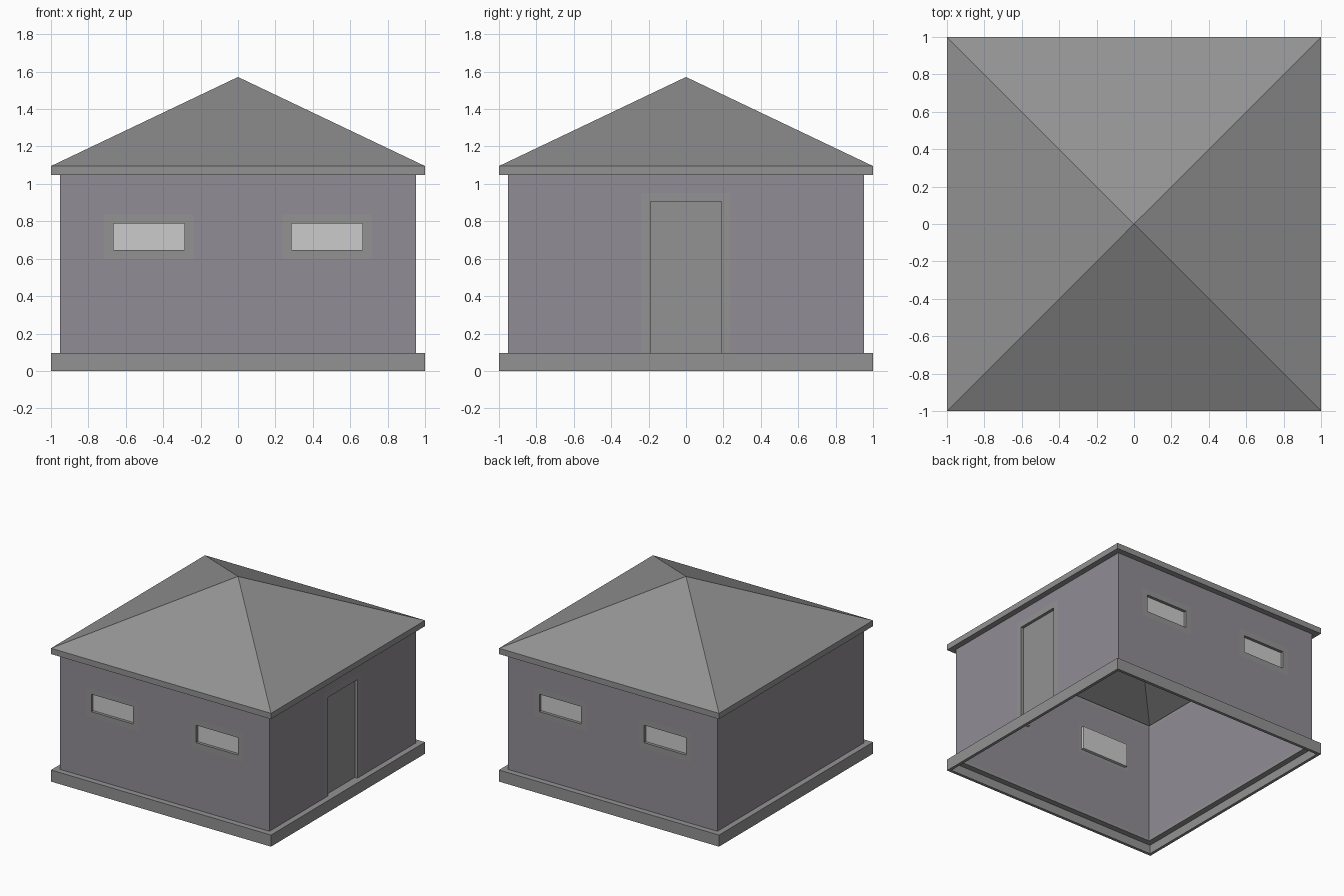
import bpy, bmesh
from math import pi
from mathutils import Matrix

if "Cube" in bpy.data.objects:
    bpy.data.objects.remove(bpy.data.objects["Cube"])


def material(name, rgb):
    m = bpy.data.materials.new(name)
    m.diffuse_color = (*rgb, 1)
    m.use_nodes = True
    m.node_tree.nodes["Principled BSDF"].inputs["Base Color"].default_value = m.diffuse_color
    return m


def finish(name, bm, mat=None, turn=0):
    bmesh.ops.remove_doubles(bm, verts=bm.verts, dist=1e-5)
    bmesh.ops.recalc_face_normals(bm, faces=bm.faces)
    bm.transform(Matrix.Rotation(turn, 4, 'Z'))
    mesh = bpy.data.meshes.new(name)
    bm.to_mesh(mesh)
    bm.free()
    ob = bpy.data.objects.new(name, mesh)
    bpy.context.collection.objects.link(ob)
    if mat:
        mesh.materials.append(mat)
    return ob


def square_sweep(name, profile, mat, closed=True):
    """Sweep a (half width, z) profile round a square plan."""
    bm = bmesh.new()
    corners = [(-1, -1), (1, -1), (1, 1), (-1, 1)]
    n = len(profile)
    for i in range(n if closed else n - 1):
        (a, za), (b, zb) = profile[i], profile[(i + 1) % n]
        for k in range(4):
            (px, py), (qx, qy) = corners[k], corners[(k + 1) % 4]
            pts = [(px * a, py * a, za), (qx * a, qy * a, za),
                   (qx * b, qy * b, zb), (px * b, py * b, zb)]
            pts = list(dict.fromkeys((x + 0.0, y + 0.0, z) for x, y, z in pts))
            bm.faces.new([bm.verts.new(p) for p in pts])
    return finish(name, bm, mat)


def box(name, x0, x1, y0, y1, z0, z1, mat=None, turn=0):
    bm = bmesh.new()
    bmesh.ops.create_cube(bm, size=1)
    for v in bm.verts:
        v.co = (x1 if v.co.x > 0 else x0, y1 if v.co.y > 0 else y0,
                z1 if v.co.z > 0 else z0)
    return finish(name, bm, mat, turn)


def frame(name, x0, x1, z0, z1, w, sill, mat, turn):
    """Flat surround as thick as the wall; without a sill it is open below."""
    b = w if sill else 0
    inner = [(x0, z0), (x0, z1), (x1, z1), (x1, z0)]
    outer = [(x0 - w, z0 - b), (x0 - w, z1 + w), (x1 + w, z1 + w), (x1 + w, z0 - b)]
    bm = bmesh.new()
    rings = [[bm.verts.new((x, y, z)) for x, z in loop]
             for loop, y in ((outer, -OUT), (inner, -OUT), (inner, -IN), (outer, -IN))]
    for i in range(4 if sill else 3):
        j = (i + 1) % 4
        for r in range(4):
            s, t = rings[r], rings[(r + 1) % 4]
            bm.faces.new([s[i], s[j], t[j], t[i]])
    if not sill:
        for i in (0, 3):
            bm.faces.new([r[i] for r in rings])
    return finish(name, bm, mat, turn)


U = 1 / 21          # module of the building
T = U / 2           # shell thickness
OUT, IN = 1 - U, 1 - U - T
BASE, EAVE, BAND, APEX = 2 * U, 22 * U, 23 * U, 33 * U
wall_mat = material("wall", (0.285, 0.265, 0.30))
grey_mat = material("dark_grey", (0.29, 0.29, 0.29))

# Hollow base skirt, wall shell and hollow pyramid roof
square_sweep("base", [(1 - T, 0), (1, 0), (1, BASE), (IN, BASE),
                      (IN, BASE - T), (1 - T, BASE - T)], grey_mat)
walls = square_sweep("walls", [(IN, BASE), (OUT, BASE), (OUT, EAVE), (IN, EAVE)],
                     wall_mat)
top = APEX - 1.1 * T
square_sweep("roof", [(0, top), (1 - T, top - 10 * U * (1 - T)), (1 - T, EAVE + T),
                      (IN, EAVE + T), (IN, EAVE), (1, EAVE), (1, BAND), (0, APEX)],
             grey_mat, closed=False)

# Openings: name, x0, x1, z0, z1, has sill, turn about z, infill material
openings = [("door", -4 * U, 4 * U, BASE, 19 * U, False, pi / 2, grey_mat)]
for side, turn in (("front", 0), ("back", pi)):
    for hand, c in (("left", -10 * U), ("right", 10 * U)):
        openings.append((f"{side}_{hand}_window", c - 4 * U, c + 4 * U,
                         13.55 * U, 16.55 * U, True, turn, None))

for name, x0, x1, z0, z1, sill, turn, mat in openings:
    # Hole in the wall, surround and recessed panel behind it
    low = z0 - U
    cutter = box(name + "_cutter", x0 - U, x1 + U, -1.05, -0.8, low, z1 + U, None, turn)
    cutter.hide_render = True
    cutter.hide_viewport = True
    cut = walls.modifiers.new(name, 'BOOLEAN')
    cut.operation = 'DIFFERENCE'
    cut.solver = 'EXACT'
    cut.object = cutter
    frame(name + "_frame", x0, x1, z0, z1, U, sill, grey_mat, turn)
    box(name + "_panel", x0 - T, x1 + T, -IN, T - IN, z0 - T, z1 + T, mat, turn)
